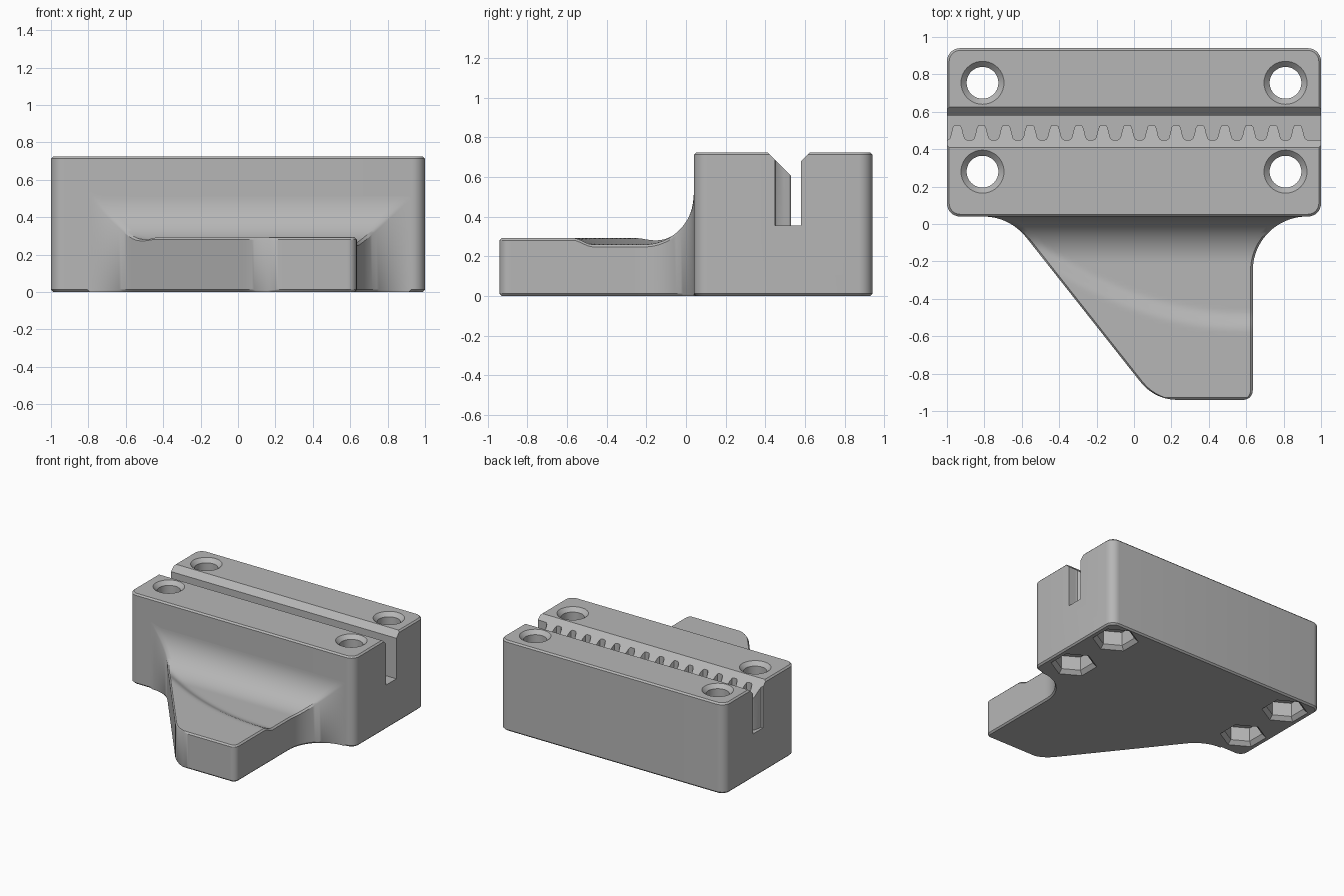
import bpy
import bmesh
from math import sin, cos, pi, sqrt, tanh

cube = bpy.data.objects.get("Cube")
if cube:
    bpy.data.objects.remove(cube, do_unlink=True)

grey = bpy.data.materials.new("plain grey")
grey.use_nodes = True
grey.diffuse_color = (0.47, 0.47, 0.47, 1)
grey.node_tree.nodes["Principled BSDF"].inputs["Base Color"].default_value = (0.47, 0.47, 0.47, 1)

TOP = 0.725      # block height
EDGE = 0.012     # small edge break


def add_loft(bm, rings):
    """Bridge closed rings of equal length and cap both ends."""
    loops = [[bm.verts.new(p) for p in ring] for ring in rings]
    n = len(loops[0])
    for a, b in zip(loops, loops[1:]):
        for i in range(n):
            j = (i + 1) % n
            bm.faces.new((a[i], a[j], b[j], b[i]))
    bm.faces.new(loops[0][::-1])
    bm.faces.new(loops[-1])


def make(name, lofts):
    bm = bmesh.new()
    for rings in lofts:
        add_loft(bm, rings)
    bmesh.ops.recalc_face_normals(bm, faces=bm.faces)
    mesh = bpy.data.meshes.new(name)
    bm.to_mesh(mesh)
    bm.free()
    mesh.materials.append(grey)
    ob = bpy.data.objects.new(name, mesh)
    bpy.context.collection.objects.link(ob)
    return ob


def activate(ob):
    bpy.ops.object.select_all(action='DESELECT')
    ob.select_set(True)
    bpy.context.view_layer.objects.active = ob


def cut(ob, cutter):
    cutter.hide_render = True
    mod = ob.modifiers.new(cutter.name, 'BOOLEAN')
    mod.operation = 'DIFFERENCE'
    mod.solver = 'EXACT'
    mod.object = cutter
    activate(ob)
    bpy.ops.object.modifier_apply(modifier=mod.name)
    bpy.data.objects.remove(cutter, do_unlink=True)


def circle(x, y, z, r, n, turn=0.0):
    return [(x + r * cos(2 * pi * i / n + turn), y + r * sin(2 * pi * i / n + turn), z)
            for i in range(n)]


def rounded_box_ring(z, inset):
    r, ring = 0.07, []
    for k, (sx, sy) in enumerate(((1, 1), (-1, 1), (-1, -1), (1, -1))):
        cx, cy = sx * (1 - r), 0.49 + sy * (0.45 - r)
        for i in range(9):
            a = pi / 2 * (k + i / 8)
            ring.append((cx + (r - inset) * cos(a), cy + (r - inset) * sin(a), z))
    return ring


# Clamp block with broken edges
block = make("clamp_block", [[rounded_box_ring(0, EDGE), rounded_box_ring(EDGE, 0),
                              rounded_box_ring(TOP - EDGE, 0), rounded_box_ring(TOP, EDGE)]])


# Belt slot with a toothed front wall
def tooth_wall(x):
    c = cos(2 * pi * (x + 0.945) / 0.13) if x < 0.94 else -1
    return 0.49 + 0.041 * tanh(2.5 * (c - 0.1))


xs = [-1.05 + 2.1 * i / 260 for i in range(261)]
plan = [(x, tooth_wall(x)) for x in xs] + [(1.05, 0.58), (-1.05, 0.58)]
cut(block, make("slot_cutter", [[[(x, y, z) for x, y in plan] for z in (0.355, 0.9)]]))

# Sloped lead-in along the slot
vee = [(0.335, 0.80), (0.535, 0.60), (0.56, 0.60), (0.56, 0.66), (0.70, 0.80)]
cut(block, make("lead_in_cutter", [[[(x, y, z) for y, z in vee] for x in (-1.1, 1.1)]]))

# Countersunk screw bores and hexagonal nut pockets
spots = [(x, y) for x in (-0.81, 0.81) for y in (0.28, 0.755)]
bore = [(-0.1, 0.085), (TOP - 0.03, 0.085), (TOP, 0.115), (TOP + 0.03, 0.145)]
pocket = [(-0.03, 0.20), (0.03, 0.14), (0.14, 0.14)]
cut(block, make("nut_cutter", [[circle(x, y, z, r, 6, pi / 2) for z, r in pocket]
                               for x, y in spots]))
cut(block, make("bore_cutter", [[circle(x, y, z, r, 40) for z, r in bore]
                                for x, y in spots]))


# Finger tab: plan edges and dished height as functions of position
def arc(r, d):
    return sqrt(max(0.0, r * r - d * d))


def left_edge(y):
    if y < -0.846:
        return 0.23 - arc(0.246, y + 0.694)
    if y > -0.071:
        return -0.8055 + arc(0.29, y + 0.25)
    return -0.53 - (0.13 + y) * 0.79


def right_edge(y):
    if y < -0.89:
        return 0.585 + arc(0.05, y + 0.89)
    if y > -0.25:
        return 0.925 - arc(0.29, y + 0.25)
    return 0.635


def height(x, y):
    rim = -0.57 + 0.3 * (x - 0.6) ** 2
    t = min(1.0, max(0.0, (y - rim) / 0.1))
    z = 0.293 - 0.033 * t * t * (3 - 2 * t)
    if y > -0.21:
        z += 0.25 - arc(0.25, y + 0.21)
    return z


def tab_ring(y, shape_y, drop=0.0):
    a, b, e = left_edge(shape_y), right_edge(shape_y), EDGE
    pts = [(a + e, y, drop), (a, y, e), (a, y, height(a, shape_y) - e)]
    for i in range(41):
        x = a + e + (b - a - 2 * e) * i / 40
        pts.append((x, y, height(x, shape_y) - drop))
    return pts + [(b, y, height(b, shape_y) - e), (b, y, e), (b - e, y, drop)]


rows = [-0.45 - 0.49 * cos(pi * i / 72) for i in range(73)]
rings = [tab_ring(y, y, max(0.0, EDGE - (y + 0.94))) for y in rows]
rings.append(tab_ring(0.06, 0.04))
tab = make("finger_tab", [rings])

for ob in (block, tab):
    activate(ob)
    bpy.ops.object.shade_smooth_by_angle(angle=pi / 6)
